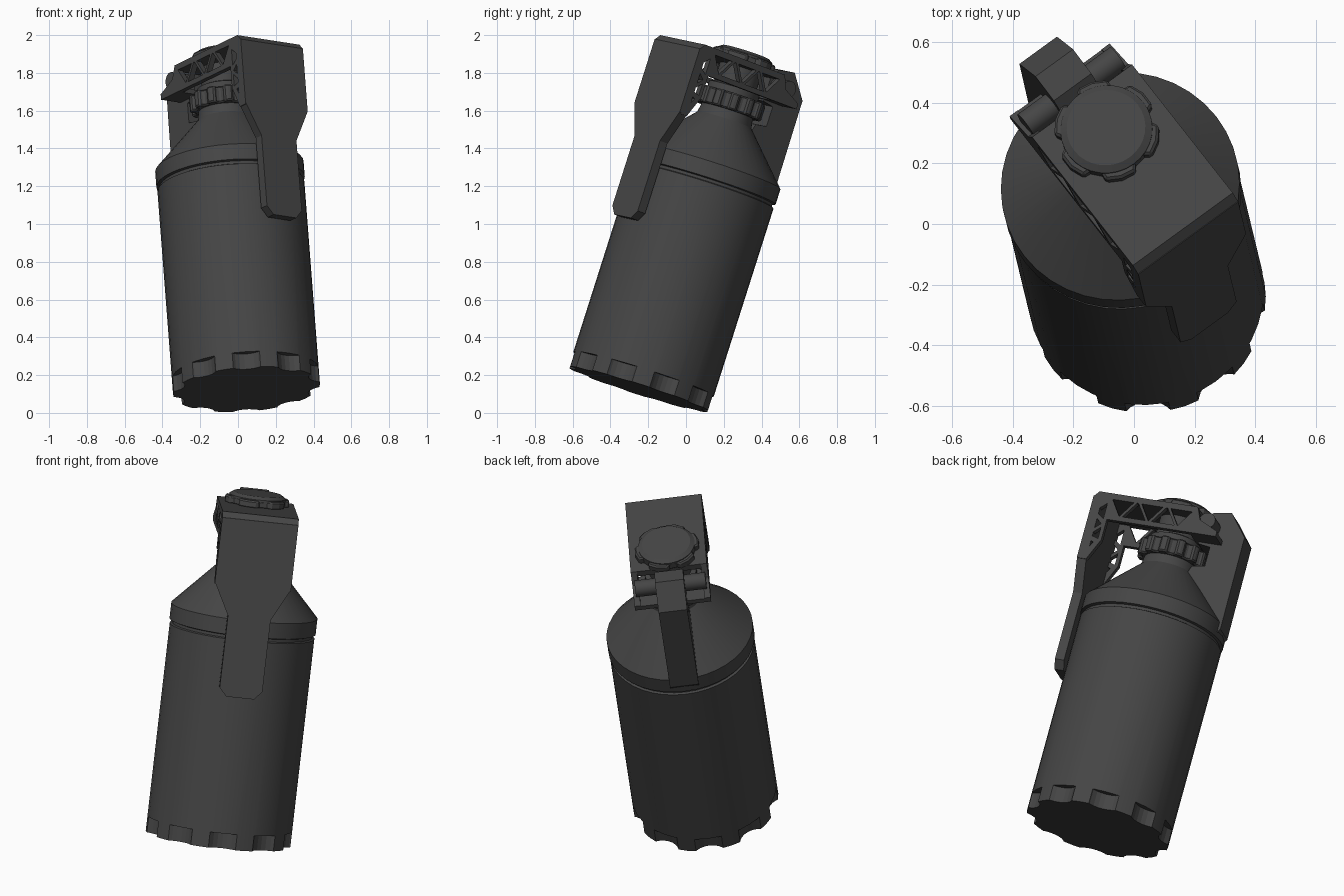
import bpy, bmesh, math
from mathutils import Matrix, Vector

if "Cube" in bpy.data.objects:
    bpy.data.objects.remove(bpy.data.objects["Cube"])

# Tilted frame: x = towards lever arm, y = lever width, z = canister axis
A = Vector((-0.073, 0.302, 0.950)).normalized()
F = Vector((0.592, -0.754, 0.285))
F = (F - F.dot(A) * A).normalized()
W = A.cross(F)
TILT = Matrix((F, W, A)).transposed().to_4x4()
TILT.translation = (0.045, -0.25, 0.125)

metal = bpy.data.materials.new("dark_metal")
metal.diffuse_color = (0.06, 0.06, 0.06, 1)
metal.use_nodes = True
metal.node_tree.nodes["Principled BSDF"].inputs["Base Color"].default_value = metal.diffuse_color


def finish(name, bm, helper=False):
    bmesh.ops.recalc_face_normals(bm, faces=bm.faces)
    me = bpy.data.meshes.new(name)
    bm.to_mesh(me)
    bm.free()
    ob = bpy.data.objects.new(name, me)
    bpy.context.collection.objects.link(ob)
    ob.matrix_world = TILT
    me.materials.append(metal)
    if helper:
        ob.hide_render = True
        ob.hide_viewport = True
    return ob


def add_prism(bm, pts, axis, lo, hi):
    """Extrude a 2D outline along local axis x, y or z."""
    put = {'x': lambda p, h: (h, p[0], p[1]),
           'y': lambda p, h: (p[0], h, p[1]),
           'z': lambda p, h: (p[0], p[1], h)}[axis]
    a = [bm.verts.new(put(p, lo)) for p in pts]
    b = [bm.verts.new(put(p, hi)) for p in pts]
    bm.faces.new(a)
    bm.faces.new(b)
    for i in range(len(pts)):
        j = (i + 1) % len(pts)
        bm.faces.new((a[i], a[j], b[j], b[i]))


def prism(name, pts, axis, *spans, helper=False):
    bm = bmesh.new()
    for lo, hi in spans:
        add_prism(bm, pts, axis, lo, hi)
    return finish(name, bm, helper)


def circle(cx, cy, r, n):
    return [(cx + r * math.cos(2 * math.pi * i / n), cy + r * math.sin(2 * math.pi * i / n)) for i in range(n)]


def rect(x0, y0, x1, y1):
    return [(x0, y0), (x1, y0), (x1, y1), (x0, y1)]


def lathe(name, prof, n=40):
    bm = bmesh.new()
    rings = [[bm.verts.new((x, y, z)) for x, y in circle(0, 0, r, n)] for r, z in prof]
    bm.faces.new(rings[0])
    bm.faces.new(rings[-1])
    for a, b in zip(rings, rings[1:]):
        for i in range(n):
            j = (i + 1) % n
            bm.faces.new((a[i], a[j], b[j], b[i]))
    return finish(name, bm)


def gear(n, r_out, r_in, offset, tip, root):
    """Lobed outline; tip and root are half-angles as a share of the pitch."""
    pts, pitch = [], 2 * math.pi / n
    for k in range(n):
        for share, r in ((-root, r_in), (-tip, r_out), (0, r_out * 1.01), (tip, r_out), (root, r_in)):
            ang = offset + pitch * (k + share)
            pts.append((r * math.cos(ang), r * math.sin(ang)))
    return pts


def cut(ob, cutter):
    m = ob.modifiers.new("cut", 'BOOLEAN')
    m.object = cutter
    m.operation = 'DIFFERENCE'
    m.solver = 'EXACT'


def bevel(ob, width):
    m = ob.modifiers.new("bevel", 'BEVEL')
    m.width = width
    m.segments = 1
    m.limit_method = 'ANGLE'
    m.angle_limit = math.radians(50)


def smooth(*obs):
    bpy.ops.object.select_all(action='DESELECT')
    for ob in obs:
        ob.select_set(True)
    bpy.context.view_layer.objects.active = obs[0]
    bpy.ops.object.shade_smooth_by_angle(angle=math.radians(28))


# Canister: body, groove, shoulder band, cone and neck
body = lathe("canister_body", [(0.39, 0), (0.39, 1.13), (0.378, 1.135), (0.378, 1.15),
                               (0.394, 1.155), (0.394, 1.24), (0.15, 1.5), (0.14, 1.56)])
# Ten scalloped notches round the base
bm = bmesh.new()
for k in range(10):
    t = k * math.pi / 5
    add_prism(bm, circle(0.45 * math.cos(t), 0.45 * math.sin(t), 0.1, 24), 'z', -0.1, 0.085)
cut(body, finish("base_notch_cutter", bm, helper=True))

# Knurled nut and stem under the lever head
nut = prism("neck_nut", gear(12, 0.185, 0.16, 0, 0.24, 0.34), 'z', (1.55, 1.64))
bevel(nut, 0.008)
stem = lathe("neck_stem", [(0.14, 1.63), (0.14, 1.675), (0.115, 1.685), (0.115, 1.80)], 32)

# Lever head side walls with truss windows
walls = prism("lever_side_walls",
              [(-0.28, 1.67), (0.34, 1.67), (0.34, 1.55), (0.395, 1.43), (0.44, 1.43), (0.44, 1.79),
               (0.42, 1.82), (-0.14, 1.82), (-0.17, 1.75), (-0.28, 1.70)],
              'y', (-0.205, -0.172), (0.172, 0.205))
bm = bmesh.new()
step, lo, hi = 0.083, 1.697, 1.793
for i in range(5):
    x = -0.055 + i * step
    a, b = (lo, hi) if i % 2 else (hi, lo)
    add_prism(bm, [(x - 0.065, a), (x + 0.065, a), (x, b)], 'y', -0.3, 0.3)
for tri in ([(0.36, 1.67), (0.415, 1.71), (0.36, 1.76)],
            [(0.42, 1.69), (0.42, 1.59), (0.365, 1.64)],
            [(0.36, 1.62), (0.415, 1.57), (0.36, 1.555)],
            [(0.42, 1.55), (0.42, 1.46), (0.38, 1.53)]):
    add_prism(bm, tri, 'y', -0.3, 0.3)
cut(walls, finish("truss_window_cutter", bm, helper=True))

# Top plate, and the floor strip under the hinge
prism("lever_top_plate", [(-0.14, 1.787), (0.40, 1.787), (0.445, 1.775), (0.445, 1.79), (0.42, 1.82), (-0.14, 1.82)],
      'y', (-0.205, 0.205))
prism("hinge_floor", rect(-0.28, 1.67, -0.13, 1.695), 'y', (-0.205, 0.205))

# Lever arm: wide at the top, narrow grip below
half = [(0.205, 1.79), (0.205, 1.44), (0.115, 1.265), (0.115, 0.875), (0.075, 0.83)]
arm = prism("lever_arm", half + [(-y, z) for y, z in reversed(half)], 'x', (0.395, 0.447))

# Hinge pin and rear spine
pin = prism("hinge_pin", circle(-0.205, 1.757, 0.045, 20), 'y', (-0.19, 0.19))
prism("rear_spine",
      [(-0.37, 1.16), (-0.40, 1.2), (-0.395, 1.735), (-0.29, 1.86), (-0.19, 1.845), (-0.15, 1.80), (-0.15, 1.66),
       (-0.22, 1.65), (-0.22, 1.54), (-0.15, 1.53), (-0.12, 1.45), (-0.3, 1.2)], 'y', (-0.077, 0.077))

# Lobed cap on top
cap = prism("top_cap_rim", gear(6, 0.173, 0.152, math.radians(40), 0.29, 0.37), 'z', (1.815, 1.857))
bevel(cap, 0.008)
dome = lathe("top_cap_dome", [(0.152, 1.85), (0.152, 1.862), (0.13, 1.877)], 32)

smooth(body, stem, pin, dome)
